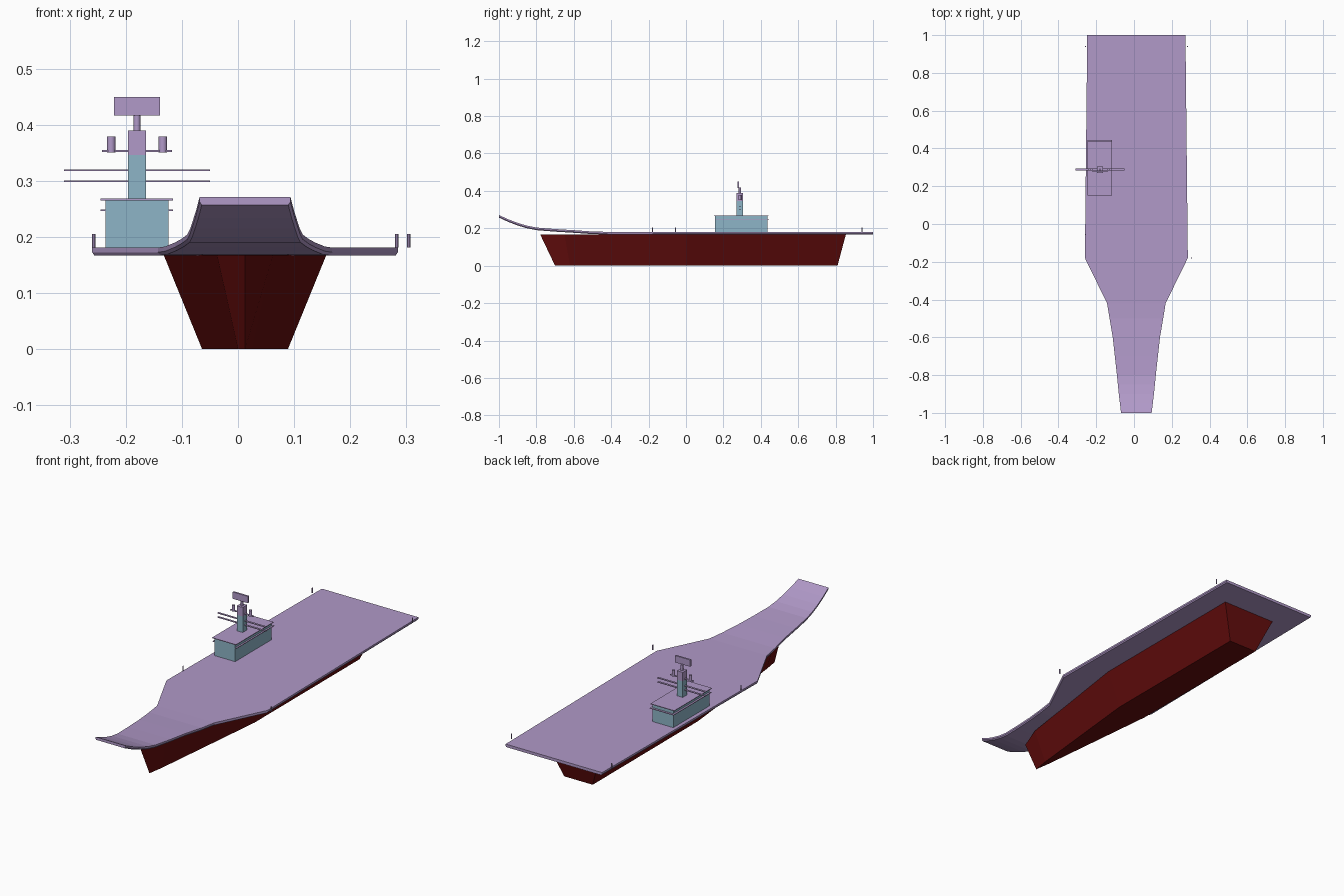
import bpy, bmesh, math

if "Cube" in bpy.data.objects:
    bpy.data.objects.remove(bpy.data.objects["Cube"])

CX = 0.0125  # centreline of the ship


def material(name, rgb):
    m = bpy.data.materials.new(name)
    m.diffuse_color = (*rgb, 1)
    m.use_nodes = True
    m.node_tree.nodes["Principled BSDF"].inputs["Base Color"].default_value = m.diffuse_color
    return m


LILAC = material("lilac_deck", (0.44, 0.32, 0.58))
TEAL = material("grey_blue", (0.27, 0.46, 0.57))
RED = material("dark_red", (0.13, 0.004, 0.004))


def make(name, bm, mat):
    bmesh.ops.recalc_face_normals(bm, faces=bm.faces)
    me = bpy.data.meshes.new(name)
    bm.to_mesh(me)
    bm.free()
    me.materials.append(mat)
    ob = bpy.data.objects.new(name, me)
    bpy.context.collection.objects.link(ob)
    return ob


def loft(name, rings, mat):
    """Skin a list of closed rings and cap both ends."""
    bm = bmesh.new()
    vs = [[bm.verts.new(p) for p in r] for r in rings]
    n = len(vs[0])
    for a, b in zip(vs, vs[1:]):
        for i in range(n):
            j = (i + 1) % n
            bm.faces.new((a[i], a[j], b[j], b[i]))
    bm.faces.new(vs[0])
    bm.faces.new(vs[-1])
    return make(name, bm, mat)


def box(name, x0, x1, y0, y1, z0, z1, mat):
    ring = lambda z: [(x0, y0, z), (x1, y0, z), (x1, y1, z), (x0, y1, z)]
    return loft(name, [ring(z0), ring(z1)], mat)


def cylinder(name, x, y, z0, z1, r, n, mat):
    ring = lambda z: [(x + r * math.cos(2 * math.pi * i / n),
                       y + r * math.sin(2 * math.pi * i / n), z) for i in range(n)]
    ob = loft(name, [ring(z0), ring(z1)], mat)
    for p in ob.data.polygons:
        p.use_smooth = len(p.vertices) == 4
    ob.data.set_sharp_from_angle(angle=math.radians(40))
    return ob


# Flight deck: stations of (y, half width, top height), with the bow ramp
stations = [(-1, 0.081, 0.271), (-0.95, 0.087, 0.248), (-0.9, 0.093, 0.229),
            (-0.85, 0.098, 0.214), (-0.8, 0.103, 0.204), (-0.7, 0.114, 0.196),
            (-0.6, 0.125, 0.190), (-0.5, 0.142, 0.183), (-0.42, 0.155, 0.181),
            (-0.18, 0.2725, 0.181), (1, 0.26, 0.181)]
T = 0.014
loft("flight_deck", [[(CX - h + 0.004, y, z - T), (CX + h - 0.004, y, z - T),
                      (CX + h, y, z - T * 0.6), (CX + h, y, z),
                      (CX - h, y, z), (CX - h, y, z - T * 0.6)]
                     for y, h, z in stations], LILAC)


# Hull: tapered plan outline with a pointed stem and a flat transom
def hull_ring(z, stem, shoulder, hs, h, stern):
    right = [(hs, shoulder), (h, 0), (h, stern)]
    pts = [(0, stem)] + right + [(-x, y) for x, y in reversed(right)]
    return [(CX + x, y, z) for x, y in pts]


loft("hull", [hull_ring(0, -0.70, -0.62, 0.0125, 0.0765, 0.81),
              hull_ring(0.168, -0.78, -0.65, 0.05, 0.145, 0.855)], RED)

# Island block with two thin roof plates
IX, IY = -0.18, 0.288
box("island", -0.236, -0.124, 0.155, 0.435, 0.18, 0.266, TEAL)
box("lower_walkway", -0.245, -0.116, 0.155, 0.445, 0.246, 0.249, LILAC)
box("island_roof", -0.245, -0.116, 0.15, 0.44, 0.265, 0.268, LILAC)

# Tower, mast and radar panel
box("tower", IX - 0.016, IX + 0.016, IY - 0.017, IY + 0.017, 0.266, 0.346, TEAL)
box("tower_top", IX - 0.016, IX + 0.016, IY - 0.017, IY + 0.017, 0.346, 0.39, LILAC)
cylinder("mast", IX, IY, 0.39, 0.418, 0.006, 12, LILAC)
box("radar_panel", IX - 0.041, IX + 0.041, 0.275, 0.284, 0.416, 0.449, LILAC)

# Yard arms and the bracket carrying the two domes
for z, half in ((0.299, 0.13), (0.319, 0.13), (0.353, 0.062)):
    box("yard_arm", IX - half, IX + half, IY - 0.005, IY + 0.005,
        z - 0.0015, z + 0.0015, LILAC)
for s in (-1, 1):
    cylinder("sensor_drum", IX + s * 0.046, IY, 0.35, 0.379, 0.0075, 16, LILAC)

# Deck edge posts
for x, y in ((0.3045, -0.18), (-0.257, -0.056), (0.283, 0.94), (-0.257, 0.94)):
    cylinder("edge_post", x, y, 0.181, 0.205, 0.003, 8, LILAC)
